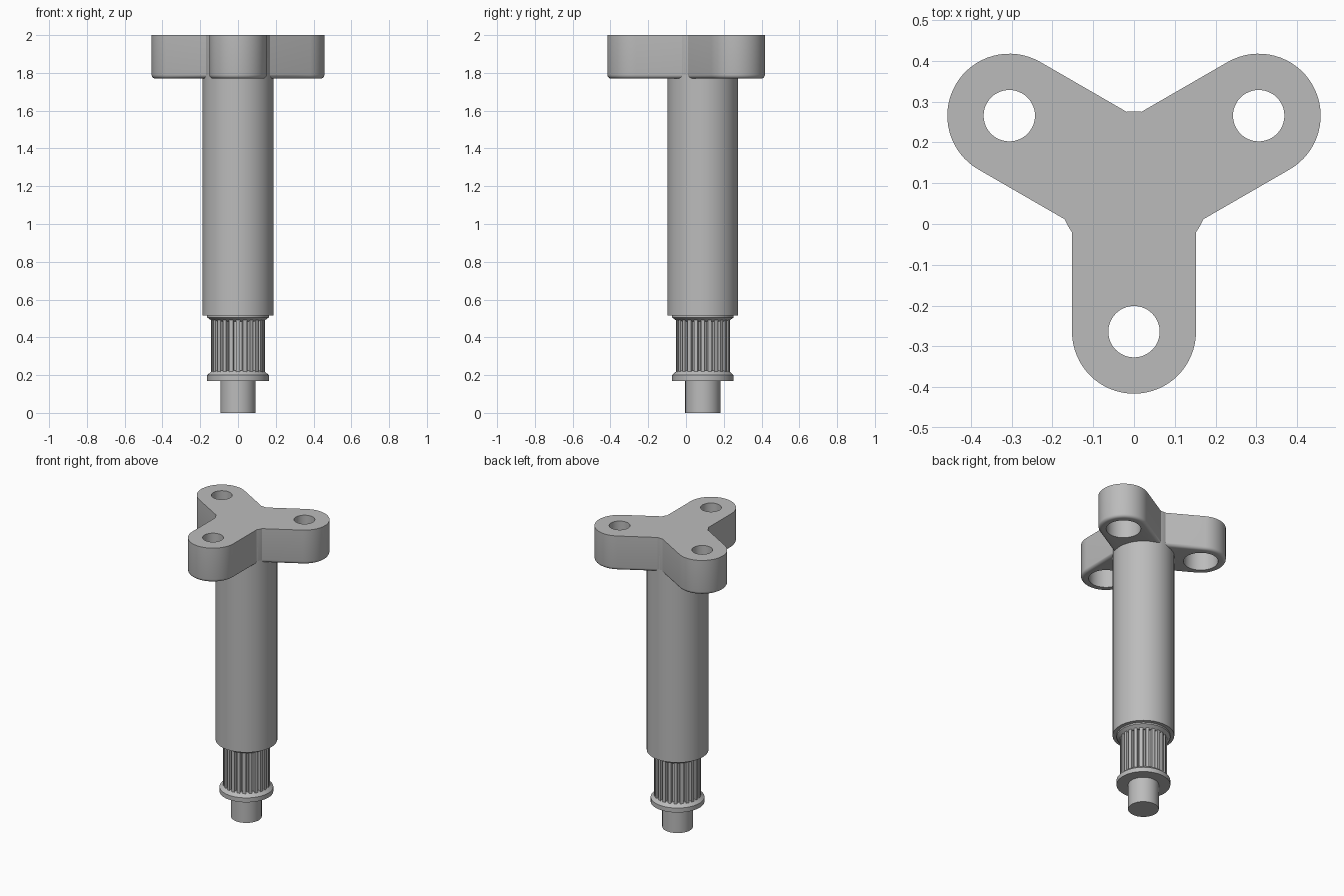
import bpy, bmesh
from math import sin, cos, pi, radians, asin, sqrt
from mathutils import Matrix

if "Cube" in bpy.data.objects:
    bpy.data.objects.remove(bpy.data.objects["Cube"])

AXIS_Y = 0.089          # the shaft axis sits behind the centre
SHAFT_R, ARM_R, REACH = 0.187, 0.152, 0.353
TOP, UNDER = 2.0, 1.77

steel = bpy.data.materials.new("grey_steel")
steel.use_nodes = True
grey = (0.5, 0.5, 0.5, 1)
steel.diffuse_color = grey
steel.node_tree.nodes["Principled BSDF"].inputs["Base Color"].default_value = grey


def finish(bm, name):
    bmesh.ops.recalc_face_normals(bm, faces=bm.faces)
    mesh = bpy.data.meshes.new(name)
    bm.to_mesh(mesh)
    bm.free()
    mesh.materials.append(steel)
    ob = bpy.data.objects.new(name, mesh)
    bpy.context.collection.objects.link(ob)
    ob.location.y = AXIS_Y
    return ob


def smooth(ob):
    bpy.ops.object.select_all(action='DESELECT')
    ob.select_set(True)
    bpy.context.view_layer.objects.active = ob
    bpy.ops.object.shade_smooth_by_angle(angle=radians(30))


def lathe(name, profile, sides=64):
    """Solid of revolution from (radius, height) pairs, bottom to top."""
    bm = bmesh.new()
    rings = [[bm.verts.new((r * cos(2 * pi * i / sides), r * sin(2 * pi * i / sides), z))
              for i in range(sides)] for r, z in profile]
    for a, b in zip(rings, rings[1:]):
        for i in range(sides):
            j = (i + 1) % sides
            bm.faces.new((a[i], a[j], b[j], b[i]))
    bm.faces.new(rings[0])
    bm.faces.new(rings[-1])
    return finish(bm, name)


def prism(outline, low, high):
    """Extrude a flat outline upwards."""
    bm = bmesh.new()
    base = bm.faces.new([bm.verts.new((x, y, low)) for x, y in outline])
    new = bmesh.ops.extrude_face_region(bm, geom=[base])["geom"]
    bmesh.ops.translate(bm, vec=(0, 0, high - low),
                        verts=[v for v in new if isinstance(v, bmesh.types.BMVert)])
    return bm


# Turned parts of the shaft
smooth(lathe("main_shaft", [(SHAFT_R, 0.515), (SHAFT_R, 1.88)]))
smooth(lathe("upper_collar", [(0.135, 0.485), (0.163, 0.505), (0.163, 0.53)]))
smooth(lathe("lower_flange", [(0.163, 0.17), (0.163, 0.20), (0.135, 0.225)]))
smooth(lathe("end_pin", [(0.093, 0.0), (0.093, 0.18)]))

# Splined section with straight teeth
TEETH = 24
spline = []
for t in range(TEETH):
    for part, r in ((-0.27, 0.143), (0.27, 0.143), (0.35, 0.122), (0.65, 0.122)):
        a = 2 * pi * (t + part) / TEETH
        spline.append((r * cos(a), r * sin(a)))
smooth(finish(prism(spline, 0.20, 0.50), "splined_section"))

# Three-armed head: a round tip per arm, joined by short arcs of the shaft
outline = []
corner = asin(ARM_R / SHAFT_R)
for k in range(3):
    arm = radians(-90 + 120 * k)
    cx, cy = REACH * cos(arm), REACH * sin(arm)
    for i in range(33):
        a = arm - pi / 2 + pi * i / 32
        outline.append((cx + ARM_R * cos(a), cy + ARM_R * sin(a)))
    gap = radians(120) - 2 * corner
    for i in range(4):
        a = arm + corner + gap * i / 3
        outline.append((SHAFT_R * cos(a), SHAFT_R * sin(a)))
bm = prism(outline, UNDER, TOP)
rim = [e for e in bm.edges if all(v.co.z < UNDER + 0.01 for v in e.verts)]
bmesh.ops.bevel(bm, geom=rim, offset=0.02, segments=4, profile=0.5, affect='EDGES')
head = finish(bm, "three_armed_head")

# Stepped holes: narrow above, wide below
for k in range(3):
    arm = radians(-90 + 120 * k)
    cutter = lathe("hole_cutter", [(0.105, UNDER - 0.1), (0.105, 1.92),
                                   (0.063, 1.92), (0.063, TOP + 0.1)], 48)
    cutter.location.x += REACH * cos(arm)
    cutter.location.y += REACH * sin(arm)
    cutter.hide_render = True
    cut = head.modifiers.new("hole", 'BOOLEAN')
    cut.operation, cut.solver, cut.object = 'DIFFERENCE', 'EXACT', cutter
    bpy.context.view_layer.objects.active = head
    bpy.ops.object.modifier_apply(modifier=cut.name)
    bpy.data.objects.remove(cutter)
smooth(head)
